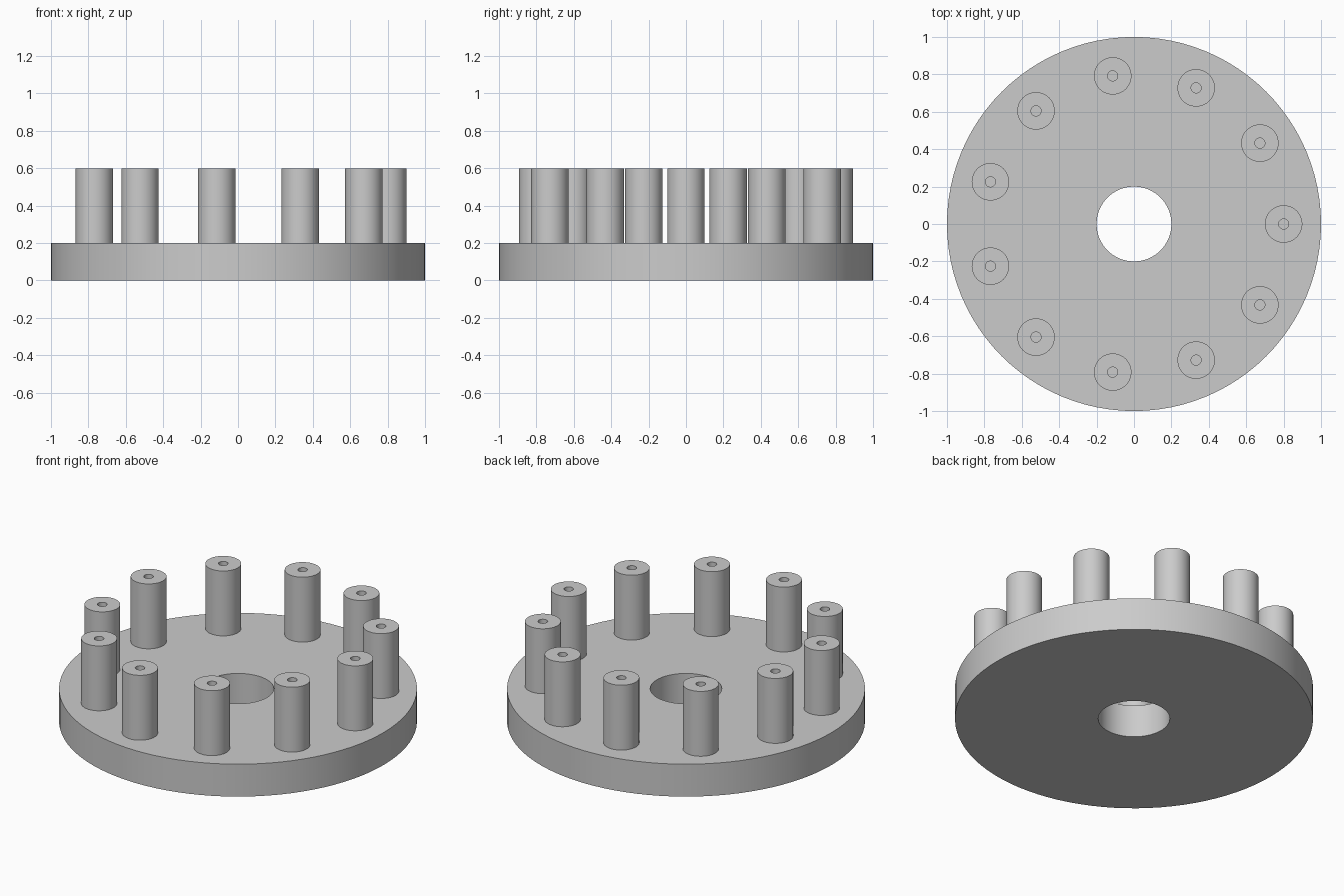
import bpy
import math

cube = bpy.data.objects.get("Cube")
if cube:
    bpy.data.objects.remove(cube, do_unlink=True)

PEG_COUNT = 11
PEG_CIRCLE = 0.8

grey = bpy.data.materials.new("plain grey")
grey.use_nodes = True
grey.diffuse_color = (0.6, 0.6, 0.6, 1)
grey.node_tree.nodes["Principled BSDF"].inputs["Base Color"].default_value = (0.6, 0.6, 0.6, 1)


def lathe(name, profile, sides, location=(0, 0, 0)):
    """Turn a closed (radius, height) loop, listed counter-clockwise, about z."""
    verts, rings = [], []
    for r, z in profile:
        start = len(verts)
        count = sides if r > 0 else 1
        for i in range(count):
            a = 2 * math.pi * i / sides
            verts.append((r * math.cos(a), r * math.sin(a), z))
        rings.append([start + i % count for i in range(sides)])
    faces = []
    for k, low in enumerate(rings):
        high = rings[(k + 1) % len(rings)]
        if low[0] == low[1] and high[0] == high[1]:
            continue  # segment lying on the axis
        for i in range(sides):
            j = (i + 1) % sides
            quad = (low[i], low[j], high[j], high[i])
            faces.append(list(dict.fromkeys(quad)))
    mesh = bpy.data.meshes.new(name)
    mesh.from_pydata(verts, [], faces)
    mesh.materials.append(grey)
    obj = bpy.data.objects.new(name, mesh)
    obj.location = location
    bpy.context.collection.objects.link(obj)
    bpy.ops.object.select_all(action="DESELECT")
    obj.select_set(True)
    bpy.context.view_layer.objects.active = obj
    bpy.ops.object.shade_smooth_by_angle(angle=math.radians(30))
    return obj


# Round base plate with a through bore
lathe("base_plate", [(0.2, 0), (1, 0), (1, 0.2), (0.2, 0.2)], 96)

# Ring of upright pegs, each with a small blind hole down its axis
peg_profile = [(0, 0), (0.1, 0), (0.1, 0.4), (0.027, 0.4), (0.027, 0.01), (0, 0.01)]
for n in range(PEG_COUNT):
    angle = 2 * math.pi * n / PEG_COUNT
    spot = (PEG_CIRCLE * math.cos(angle), PEG_CIRCLE * math.sin(angle), 0.2)
    lathe(f"peg_{n + 1}", peg_profile, 48, spot)
